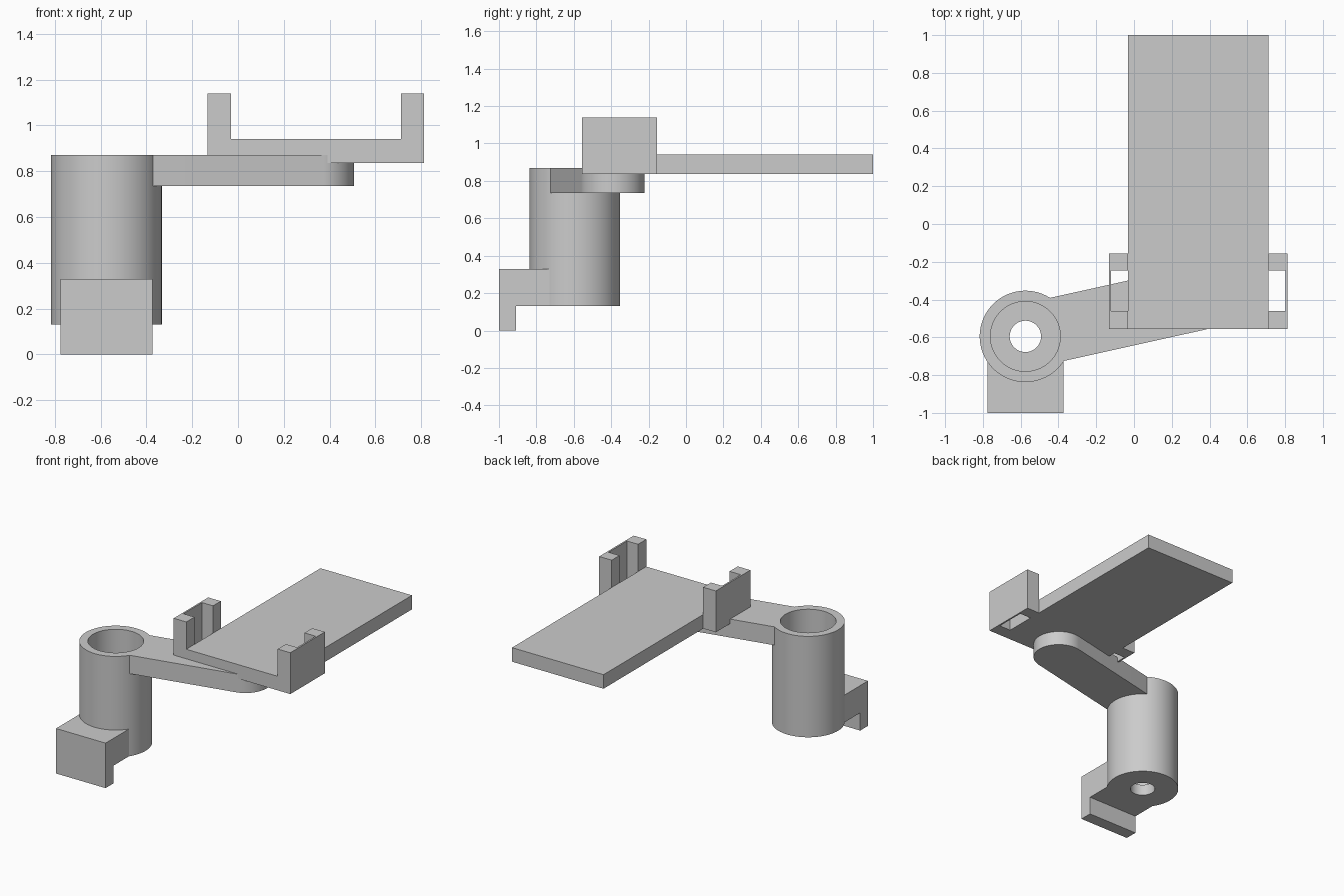
import bpy
import bmesh
from math import asin, acos, atan2, cos, sin, pi, hypot

cube = bpy.data.objects.get("Cube")
if cube:
    bpy.data.objects.remove(cube, do_unlink=True)

grey = bpy.data.materials.new("plain grey")
grey.use_nodes = True
colour = (0.6, 0.6, 0.6, 1)
grey.diffuse_color = colour
grey.node_tree.nodes["Principled BSDF"].inputs["Base Color"].default_value = colour


def finish(name, bm):
    """Turn a bmesh into a grey object with crisp edges and smooth curves."""
    bmesh.ops.recalc_face_normals(bm, faces=bm.faces)
    mesh = bpy.data.meshes.new(name)
    bm.to_mesh(mesh)
    bm.free()
    mesh.materials.append(grey)
    obj = bpy.data.objects.new(name, mesh)
    bpy.context.collection.objects.link(obj)
    bpy.ops.object.select_all(action="DESELECT")
    obj.select_set(True)
    bpy.context.view_layer.objects.active = obj
    bpy.ops.object.shade_smooth_by_angle(angle=pi / 6)
    return obj


def prism(name, outline, z0, z1):
    """Extrude a flat outline upward from z0 to z1."""
    bm = bmesh.new()
    face = bm.faces.new([bm.verts.new((x, y, z0)) for x, y in outline])
    top = bmesh.ops.extrude_face_region(bm, geom=[face])["geom"]
    moved = [v for v in top if isinstance(v, bmesh.types.BMVert)]
    bmesh.ops.translate(bm, verts=moved, vec=(0, 0, z1 - z0))
    return finish(name, bm)


def box(name, x0, x1, y0, y1, z0, z1):
    return prism(name, [(x0, y0), (x1, y0), (x1, y1), (x0, y1)], z0, z1)


def arc(cx, cy, r, a0, a1, steps):
    angles = [a0 + (a1 - a0) * i / steps for i in range(steps + 1)]
    return [(cx + r * cos(a), cy + r * sin(a)) for a in angles]


def lathe(name, cx, cy, profile, steps=96):
    """Spin a closed (radius, z) profile around a vertical axis."""
    bm = bmesh.new()
    rings = [[bm.verts.new((x, y, z)) for x, y in arc(cx, cy, r, 0, 2 * pi, steps)[:-1]]
             for r, z in profile]
    for k, ring in enumerate(rings):
        above = rings[(k + 1) % len(rings)]
        for i in range(steps):
            j = (i + 1) % steps
            bm.faces.new((ring[i], ring[j], above[j], above[i]))
    return finish(name, bm)


# Upright cup with a wide bore and a small hole through its floor
CX, CY, R = -0.575, -0.595, 0.242
BORE, HOLE, FLOOR = 0.185, 0.083, 0.21
BASE, RIM = 0.13, 0.87
lathe("pivot_cup", CX, CY,
      [(HOLE, BASE), (R, BASE), (R, RIM), (BORE, RIM), (BORE, FLOOR), (HOLE, FLOOR)])

# Foot block, hollowed to fit around the cup, with a lip hanging down in front
JOIN = R - 0.003
half = 0.201
spread = asin(half / JOIN)
foot = [(CX - half, -1), (CX + half, -1)]
foot += arc(CX, CY, JOIN, -pi / 2 + spread, -pi / 2 - spread, 24)
prism("foot_block", foot, BASE, 0.33)
box("foot_lip", CX - half, CX + half, -1, -0.91, 0, BASE)

# Swinging arm with a rounded far end
EX, EY, ER = 0.336, -0.393, 0.171
turn = atan2(EY - CY, EX - CX)
grip = asin(ER / JOIN)
arm = arc(EX, EY, ER, turn - pi / 2, turn + pi / 2, 40)
arm += arc(CX, CY, JOIN, turn + grip, turn - grip, 24)
prism("swing_arm", arm, 0.735, RIM)

# Long flat tray
LEFT, RIGHT, FRONT = -0.031, 0.711, -0.555
TRAY_Z = 0.837
box("tray", LEFT, RIGHT, FRONT, 1, TRAY_Z, 0.94)

# Two side brackets, each with a slot opening toward the tray
for name, x, side in (("right_bracket", LEFT, -1), ("left_bracket", RIGHT, 1)):
    outer, inner = x + side * 0.102, x + side * 0.09
    back, slot0, slot1 = -0.155, -0.46, -0.245
    prism(name, [(x, FRONT), (outer, FRONT), (outer, back), (x, back),
                 (x, slot1), (inner, slot1), (inner, slot0), (x, slot0)], TRAY_Z, 1.14)
